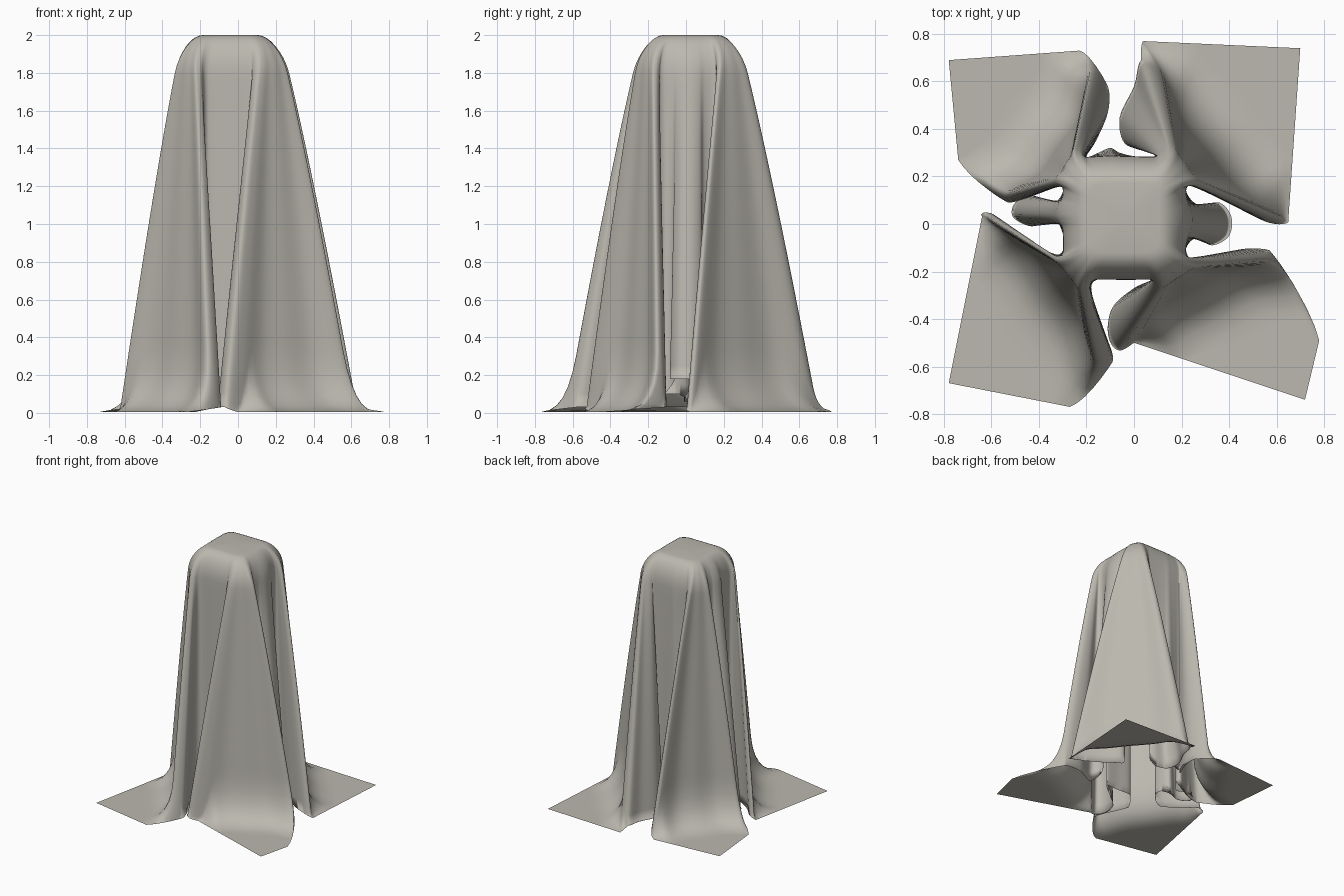
import bpy, math
from mathutils import Vector as V

if "Cube" in bpy.data.objects:
    bpy.data.objects.remove(bpy.data.objects["Cube"])

CX, CY, HALF = -0.04, 0.025, 0.26      # hidden box that carries the cloth
TOP, SHOULDER = 2.0, 1.8


def box_edge(a):
    """Point on the rounded square outline of the box at angle a (degrees)."""
    c, s = math.cos(math.radians(a)), math.sin(math.radians(a))
    r = HALF / (abs(c) ** 6 + abs(s) ** 6) ** (1 / 6)
    return V((CX + r * c, CY + r * s))


cols = []      # control columns: (angle, base point, hem height, outer flap point)


def spread(a0, a1, pts):
    for i, (b, h, o) in enumerate(pts):
        cols.append((a0 + (a1 - a0) * (i + 1) / (len(pts) + 1), b, h, o))


def valley(*angles):
    for a in angles:
        b = box_edge(a)
        cols.append((a, b, 0.1, b))


def fold(a0, a1, pts, hem):
    """Small hanging fold in the middle of a side."""
    spread(a0, a1, [(V(p), hem, V(p)) for p in pts])


def lobe(a0, a1, neck_in, r0, r1, neck_out, flap, bow=0.05):
    """Corner tent: curled edge, hollow face between two ridges, flap on the floor."""
    r0, r1 = V(r0), V(r1)
    o0, oc, o1 = (V(p) for p in flap)
    outer = [o0, (o0 + oc) / 2, oc, (oc + o1) / 2, o1]
    inward = (V((CX, CY)) - (r0 + r1) / 2).normalized() * bow
    bend = [0, 1, 1, 1, 0]
    face = [(r0.lerp(r1, i / 4) + inward * bend[i], 0.004, outer[i]) for i in range(5)]
    neck = lambda ps: [(V(p), 0.03, V(p)) for p in ps]
    spread(a0, a1, neck(neck_in) + face + neck(neck_out))


# east fold and north-east corner
valley(-28)
fold(-28, 24, [(.26, -.06), (.33, -.09), (.40, -.05), (.41, .03), (.36, .09), (.27, .08)], 0.18)
valley(24)
lobe(24, 64, [(.27, .18), (.42, .08), (.57, .005)], (.63, .03), (.11, .67),
     [(.03, .69), (.0, .58), (-.06, .45), (-.04, .34), (.05, .31)],
     [(.65, .02), (.70, .74), (.04, .77)])
# north side and north-west corner
valley(64, 80)
fold(85, 118, [(-.06, .30), (-.1, .32), (-.15, .30)], 0.1)
valley(122)
lobe(122, 157, [(-.16, .35), (-.11, .47), (-.11, .58)], (-.18, .67), (-.56, .13),
     [(-.53, .09), (-.42, .12), (-.32, .17)],
     [(-.23, .73), (-.78, .69), (-.74, .27)], 0.07)
# west fold and south-west corner
valley(157)
fold(157, 194, [(-.34, .09), (-.43, .12), (-.50, .09), (-.51, .03), (-.43, -.01), (-.34, .02)], 0.06)
valley(194, 208)
lobe(208, 246, [(-.36, -.13), (-.5, -.05), (-.59, .04)], (-.62, .02), (-.16, -.63),
     [(-.09, -.58), (-.11, -.49), (-.16, -.38), (-.19, -.29)],
     [(-.64, .03), (-.78, -.67), (-.27, -.77)], 0.06)
# south side and south-east corner
valley(246, 270, 293)
lobe(293, 332, [(.0, -.27), (-.09, -.35), (-.11, -.46), (-.07, -.53)],
     (.01, -.48), (.61, -.16), [(.57, -.11), (.43, -.11), (.28, -.18)],
     [(.0, -.5), (.72, -.74), (.78, -.49)])


def catmull(p0, p1, p2, p3, t):
    return 0.5 * (2 * p1 + (p2 - p0) * t + (2 * p0 - 5 * p1 + 4 * p2 - p3) * t * t
                  + (3 * p1 - p0 - 3 * p2 + p3) * t ** 3)


def column(a, base, hem, outer):
    """Vertical strip of cloth points from the top plate to the hem."""
    s = box_edge(a)
    at = lambda z: s.lerp(base, max(0, (TOP - z) / TOP) ** 0.88)
    pts = []
    for i in range(9):                                   # rounded shoulder
        p = math.pi / 2 * i / 8
        k, z = 0.56 + 0.44 * math.sin(p), SHOULDER + 0.2 * math.cos(p)
        q = V((CX, CY)).lerp(at(z), k)
        pts.append((q.x, q.y, z))
    d = (outer - base).length
    h = min(0.32, d * 2)
    for i in range(1, 25):                               # hanging wall
        z = SHOULDER + (hem + h - SHOULDER) * i / 24
        q = at(z)
        pts.append((q.x, q.y, z))
    start, reach = at(hem + h), base.lerp(outer, min(1, 0.22 / d) if d > 1e-4 else 1)
    for i in range(1, 7):                                # bend onto the floor
        t = i / 6
        q = start.lerp(base, t).lerp(base.lerp(reach, t), t)
        pts.append((q.x, q.y, hem + h * (1 - t) ** 2))
    for i in range(1, 7):                                # flat flap
        q = reach.lerp(outer, i / 6)
        pts.append((q.x, q.y, hem))
    return pts


# loft all strips into one sheet
N, SUB = len(cols), 6
strips = []
for i in range(N):
    c = [cols[(i + j) % N] for j in (-1, 0, 1, 2)]
    a0, a1 = c[1][0], c[2][0]
    if a1 < a0:
        a1 += 360
    d1, d2 = c[1][3] - c[1][1], c[2][3] - c[2][1]
    for j in range(SUB):
        t = j / SUB
        base = catmull(c[0][1], c[1][1], c[2][1], c[3][1], t)
        both = d1.length > 1e-4 and d2.length > 1e-4
        outer = c[1][3].lerp(c[2][3], t) if both else base + d1.lerp(d2, t)
        strips.append(column(a0 + (a1 - a0) * t, base,
                             c[1][2] + (c[2][2] - c[1][2]) * t, outer))
R, M = len(strips[0]), len(strips)
verts = [p for s in strips for p in s] + [(CX, CY, TOP)]
faces = []
for i in range(M):
    n = (i + 1) % M
    faces.append((M * R, i * R, n * R))
    for r in range(R - 1):
        faces.append((i * R + r, i * R + r + 1, n * R + r + 1, n * R + r))

mesh = bpy.data.meshes.new("draped_cloth")
mesh.from_pydata(verts, [], faces)
mesh.validate()
mesh.shade_smooth()
cloth = bpy.data.objects.new("draped_cloth", mesh)
bpy.context.collection.objects.link(cloth)
mat = bpy.data.materials.new("warm grey fabric")
mat.diffuse_color = (0.5, 0.48, 0.43, 1)
mat.use_nodes = True
mat.node_tree.nodes["Principled BSDF"].inputs["Base Color"].default_value = mat.diffuse_color
mesh.materials.append(mat)
# merge the zero-length rows where there is no flap
weld = cloth.modifiers.new("weld", 'WELD')
weld.merge_threshold = 0.0002
